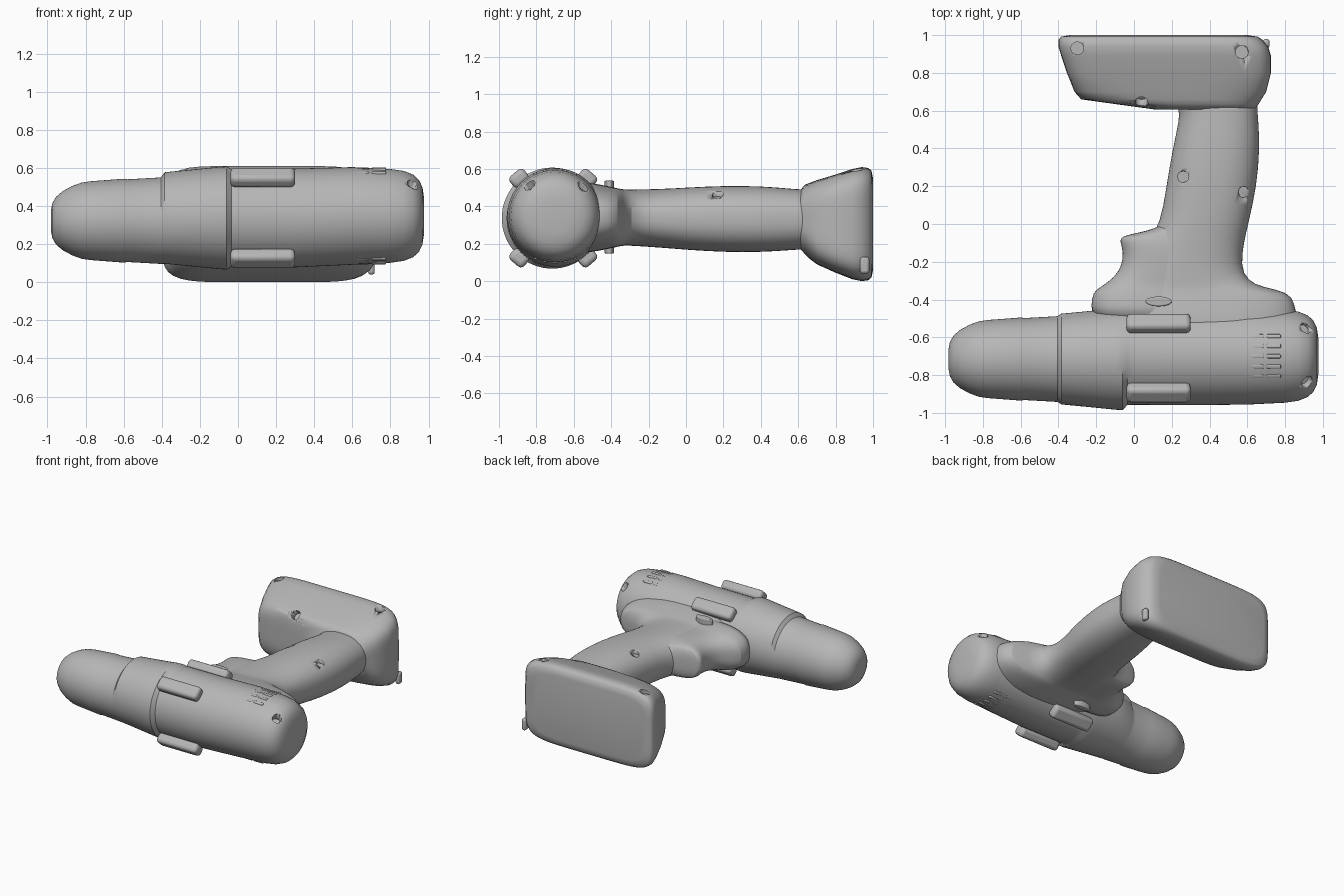
import bpy, bmesh
from math import sin, cos, pi, atan2
from mathutils import Vector

if "Cube" in bpy.data.objects:
    bpy.data.objects.remove(bpy.data.objects["Cube"])

grey = bpy.data.materials.new("mid_grey")
grey.diffuse_color = (.47, .47, .47, 1)
grey.use_nodes = True
grey.node_tree.nodes["Principled BSDF"].inputs["Base Color"].default_value = grey.diffuse_color


def finish(name, bm, bevel=0, subsurf=0, angle=0.7):
    bmesh.ops.recalc_face_normals(bm, faces=bm.faces)
    me = bpy.data.meshes.new(name)
    bm.to_mesh(me)
    bm.free()
    me.materials.append(grey)
    ob = bpy.data.objects.new(name, me)
    bpy.context.collection.objects.link(ob)
    if bevel:
        m = ob.modifiers.new("bevel", 'BEVEL')
        m.width, m.segments = bevel, 3
    if subsurf:
        m = ob.modifiers.new("subsurf", 'SUBSURF')
        m.levels = m.render_levels = subsurf
    bpy.ops.object.select_all(action='DESELECT')
    ob.select_set(True)
    bpy.context.view_layer.objects.active = ob
    bpy.ops.object.shade_smooth_by_angle(angle=angle)
    return ob


def loft(name, sections, along_x=False, n=48, **kw):
    """Sections: position, low, high, z low, z high, superellipse power."""
    bm = bmesh.new()
    rings = []
    for t, a0, a1, z0, z1, p in sections:
        ring = []
        for i in range(n):
            c, s = cos(2 * pi * i / n), sin(2 * pi * i / n)
            r = (abs(c) ** p + abs(s) ** p) ** (-1 / p)
            a = (a0 + a1) / 2 + (a1 - a0) / 2 * r * c
            z = (z0 + z1) / 2 + (z1 - z0) / 2 * r * s
            ring.append(bm.verts.new((t, a, z) if along_x else (a, t, z)))
        rings.append(ring)
    for r, q in zip(rings, rings[1:]):
        for i in range(n):
            j = (i + 1) % n
            bm.faces.new((r[i], r[j], q[j], q[i]))
    bm.faces.new(rings[0])
    bm.faces.new(rings[-1])
    return finish(name, bm, **kw)


def box(name, loc, size, rot_x=0, bevel=0.015):
    bm = bmesh.new()
    bmesh.ops.create_cube(bm, size=1)
    bmesh.ops.scale(bm, vec=Vector(size), verts=bm.verts)
    ob = finish(name, bm, bevel=bevel)
    ob.location = loc
    ob.rotation_euler.x = rot_x
    return ob


def cut_holes(target, spots, radius):
    """Screw recesses: each spot is centre and drilling direction."""
    for i, (loc, axis) in enumerate(spots):
        bm = bmesh.new()
        bmesh.ops.create_cone(bm, cap_ends=True, segments=16, radius1=radius,
                              radius2=radius, depth=0.08)
        ob = finish(target.name + "_hole_cutter_%d" % i, bm)
        ob.location = loc
        ob.rotation_euler = Vector(axis).to_track_quat('Z', 'Y').to_euler()
        ob.hide_render = True
        ob.hide_set(True)
        m = target.modifiers.new("hole", 'BOOLEAN')
        m.operation, m.solver, m.object = 'DIFFERENCE', 'EXACT', ob


# Chuck, gearbox collar and motor housing, turned around the x axis
profile = [(-.982, .05), (-.975, .09), (-.955, .125), (-.92, .155), (-.87, .182),
           (-.82, .200), (-.77, .207), (-.60, .220), (-.58, .217), (-.42, .226),
           (-.405, .227), (-.385, .240), (-.25, .253), (-.10, .268),
           (-.06, .270), (-.035, .258), (.0, .257), (.30, .259), (.60, .256),
           (.80, .246), (.87, .236), (.92, .216), (.95, .188), (.968, .150),
           (.977, .09)]
secs = []
for x, r in profile:
    cy = -.715 if x < -.05 else -.70
    cz = .323 if x < -.4 else .337 if x < .5 else .348
    secs.append((x, cy - r, cy + r, cz - r, cz + r, 2))
body = loft("motor_housing", secs, along_x=True, n=64, angle=0.6)
cut_holes(body, [((.91, -.55, .51), (.5, .4, 1)),
                 ((.91, -.83, .50), (.5, -.4, 1))], .032)

# Handle, flaring into the housing at its top end
handle = loft("handle", [
    (-.66, -.12, .86, .14, .54, 2.6), (-.50, -.12, .865, .155, .525, 2.6),
    (-.42, -.12, .85, .172, .508, 2.6), (-.36, -.10, .82, .185, .495, 2.5),
    (-.335, -.05, .68, .19, .49, 2.4), (-.30, .0, .60, .19, .49, 2.4),
    (-.22, .03, .563, .185, .49, 2.4), (-.08, .08, .585, .175, .495, 2.4),
    (.0, .14, .605, .168, .50, 2.4), (.20, .172, .65, .155, .51, 2.4),
    (.40, .205, .666, .155, .508, 2.4), (.55, .24, .658, .165, .495, 2.4),
    (.61, .24, .652, .17, .49, 2.4), (.68, .20, .66, .17, .49, 2.4)],
    subsurf=1)
cut_holes(handle, [((.26, .25, .495), (0, 0, 1)), ((.585, .17, .485), (.2, 0, 1))], .03)

# Trigger and the nose above it, rounded towards the front
trigger = [(-.52, -.23, .17), (-.43, -.225, .16), (-.36, -.22, .15),
           (-.33, -.17, .14), (-.28, -.10, .14), (-.22, -.065, .14),
           (-.15, -.055, .14), (-.09, -.075, .135), (-.065, -.07, .125),
           (-.045, .03, .12), (-.02, .13, .11), (.02, .16, .10)]
loft("trigger", [(y, x, .36, .34 - h, .34 + h, 2.6) for y, x, h in trigger],
     subsurf=1)

# Battery foot
battery = loft("battery", [
    (.605, .12, .64, .18, .48, 3), (.635, -.10, .66, .145, .515, 3.5),
    (.66, -.28, .675, .12, .525, 4), (.70, -.315, .70, .09, .54, 5),
    (.80, -.355, .725, .045, .57, 6), (.89, -.385, .725, .01, .60, 6),
    (.94, -.40, .71, .0, .61, 6), (.975, -.40, .68, .005, .605, 6),
    (.992, -.385, .655, .02, .59, 6), (1.0, -.34, .60, .06, .55, 6)],
    n=96, angle=0.8)
cut_holes(battery, [((-.30, .93, .60), (0, 0, 1)), ((.57, .91, .60), (0, 0, 1)),
                    ((.04, .655, .50), (0, -1, 1))], .034)
box("battery_latch", (.70, .955, .085), (.035, .05, .09))

# Four grip pads around the gearbox
for sy in (-1, 1):
    for sz in (-1, 1):
        d = Vector((0, sy * .183, sz * .213))
        box("grip_pad", Vector((.13, -.71, .337)) + d, (.34, .10, .075),
            rot_x=atan2(-d.y, d.z), bevel=.025)

# Direction switch running through the housing
bm = bmesh.new()
bmesh.ops.create_cone(bm, cap_ends=True, segments=24, radius1=1, radius2=1, depth=1)
bmesh.ops.scale(bm, vec=(.07, .026, .39), verts=bm.verts)
switch = finish("direction_switch", bm, bevel=.01)
switch.location = (.13, -.41, .342)

# Cooling vent ribs on both flanks, following the curve of the housing
for sz in (-1, 1):
    for j in range(5):
        a = (j - 2) * .22
        for x in (.65, .74):
            box("vent_rib", (x, -.70 + .242 * sin(a), .348 + sz * .242 * cos(a)),
                (.075, .022, .026), rot_x=-sz * a, bevel=.006)
